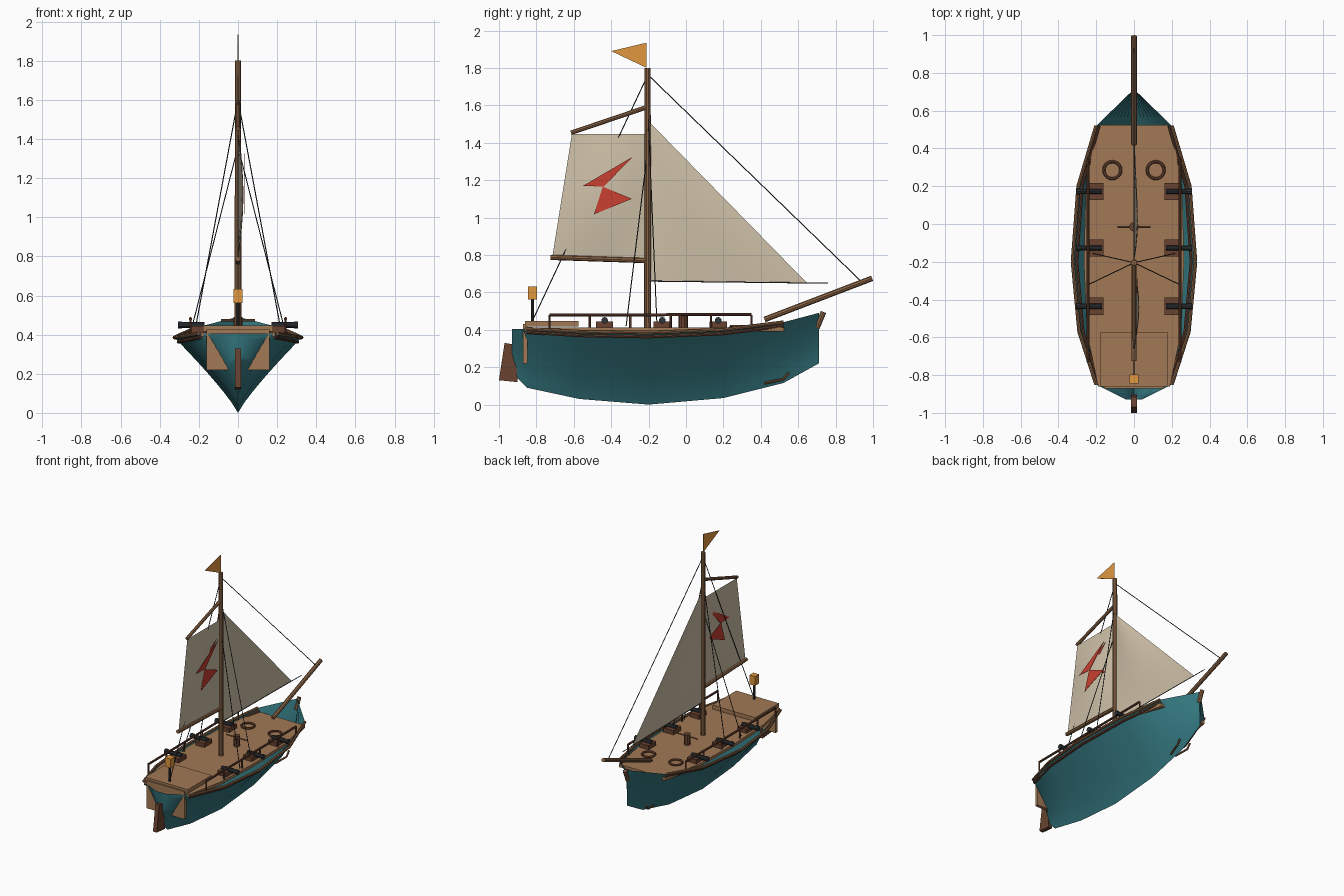
import bpy, bmesh, math
from mathutils import Vector, Matrix

if "Cube" in bpy.data.objects:
    bpy.data.objects.remove(bpy.data.objects["Cube"])

def mat(name, r, g, b):
    m = bpy.data.materials.new(name)
    m.diffuse_color = (r, g, b, 1)
    m.use_nodes = True
    m.node_tree.nodes["Principled BSDF"].inputs["Base Color"].default_value = m.diffuse_color
    return m

TEAL = mat("teal_paint", 0.035, 0.19, 0.22)
DECK = mat("deck_wood", 0.36, 0.19, 0.09)
WOOD = mat("spar_wood", 0.26, 0.13, 0.06)
DARK = mat("dark_wood", 0.14, 0.055, 0.03)
IRON = mat("iron", 0.03, 0.035, 0.04)
CLOTH = mat("sail_cloth", 0.62, 0.53, 0.39)
RED = mat("red_cloth", 0.58, 0.05, 0.03)
GOLD = mat("gold", 0.75, 0.31, 0.05)

def finish(name, bm, material, smooth=None):
    me = bpy.data.meshes.new(name)
    bmesh.ops.recalc_face_normals(bm, faces=bm.faces)
    bm.to_mesh(me)
    bm.free()
    ob = bpy.data.objects.new(name, me)
    bpy.context.collection.objects.link(ob)
    me.materials.append(material)
    if smooth:
        bpy.ops.object.select_all(action='DESELECT')
        ob.select_set(True)
        bpy.context.view_layer.objects.active = ob
        bpy.ops.object.shade_smooth_by_angle(angle=math.radians(smooth))
    return ob

def rods(name, paths, r, material, sides=8, r2=None):
    """Straight round bars along each polyline."""
    bm = bmesh.new()
    for path in paths:
        for a, b in zip(path, path[1:]):
            a, b = Vector(a), Vector(b)
            q = (b - a).to_track_quat('Z', 'Y').to_matrix().to_4x4()
            bmesh.ops.create_cone(bm, cap_ends=True, segments=sides, radius1=r,
                                  radius2=r if r2 is None else r2, depth=(b - a).length,
                                  matrix=Matrix.Translation((a + b) / 2) @ q)
    return finish(name, bm, material)

def boxes(name, items, material):
    bm = bmesh.new()
    for c, s in items:
        bmesh.ops.create_cube(bm, size=1, matrix=Matrix.Translation(c) @ Matrix.Diagonal((*s, 1)))
    return finish(name, bm, material)

def plate(name, pts, thick, material):
    """Flat polygon extruded by the vector thick."""
    bm = bmesh.new()
    f = bm.faces.new([bm.verts.new(p) for p in pts])
    ext = bmesh.ops.extrude_face_region(bm, geom=[f], use_keep_orig=True)
    bmesh.ops.translate(bm, vec=thick, verts=[v for v in ext['geom'] if isinstance(v, bmesh.types.BMVert)])
    return finish(name, bm, material)

def sail(name, a, b, c, d, bulge, n=8):
    """Billowed cloth between four (y, z) corners."""
    a, b, c, d = map(Vector, (a, b, c, d))
    bm = bmesh.new()
    g = []
    for i in range(n + 1):
        for j in range(n + 1):
            u, v = i / n, j / n
            p = a.lerp(b, u).lerp(d.lerp(c, u), v)
            g.append(bm.verts.new((bulge * math.sin(math.pi * u) * math.sin(math.pi * v), p.x, p.y)))
    for i in range(n):
        for j in range(n):
            k = i * (n + 1) + j
            bm.faces.new((g[k], g[k + 1], g[k + n + 2], g[k + n + 1]))
    bmesh.ops.remove_doubles(bm, verts=bm.verts, dist=1e-4)
    return finish(name, bm, CLOTH, 60)

# Hull: stations of y, half beam, keel z, sheer z
ST = [(-0.93, 0.04, 0.17, 0.405), (-0.85, 0.20, 0.09, 0.405), (-0.57, 0.29, 0.03, 0.39),
      (-0.2, 0.325, 0.0, 0.385), (0.2, 0.295, 0.035, 0.40), (0.52, 0.20, 0.115, 0.44),
      (0.71, 0.004, 0.22, 0.49)]
N = 8

def hull_pt(s, t, side=1):
    y, b, zk, zs = s
    return Vector((side * b * t ** 1.1, y, zk + (zs - zk) * t ** 0.95))

bm = bmesh.new()
rows = []
for s in ST:
    rows.append([bm.verts.new(hull_pt(s, abs(k) / N, 1 if k > 0 else -1)) for k in range(-N, N + 1)])
for r0, r1 in zip(rows, rows[1:]):
    for k in range(2 * N):
        bm.faces.new((r0[k], r0[k + 1], r1[k + 1], r1[k]))
bm.faces.new(rows[0])
bm.faces.new(rows[-1])
finish("hull", bm, TEAL, 45)

# Deck, raised stern deck and transom
half = [(0.525, 0.195), (0.2, 0.255), (-0.2, 0.265), (-0.57, 0.25), (-0.86, 0.19)]
outline = [(x, y, 0.39) for y, x in half] + [(-x, y, 0.39) for y, x in reversed(half)]
plate("deck", outline, (0, 0, 0.022), DECK)
boxes("stern_deck", [((0, -0.717, 0.432), (0.36, 0.287, 0.03))], DECK)
boxes("transom", [((0, -0.86, 0.325), (0.32, 0.024, 0.21))], DECK)

# Wales along both sides, and short keel strips near the ends
both = (-1, 1)
rods("rim_rail", [[hull_pt(s, 1, d) for s in ST[1:6]] for d in both], 0.01, WOOD)
rods("lower_wale", [[hull_pt(s, 0.94, d) for s in ST[1:6]] for d in both], 0.009, DARK)
rods("bow_strip", [[(d * 0.02, 0.42, 0.115), (d * 0.045, 0.52, 0.135), (d * 0.045, 0.55, 0.17)]
                   for d in both], 0.007, WOOD)

# Stem post and rudder
rods("stem_post", [[(0, 0.70, 0.41), (0, 0.735, 0.495)]], 0.015, WOOD)
plate("rudder", [(-0.016, -0.97, 0.33), (-0.016, -0.915, 0.32), (-0.016, -0.90, 0.12),
                 (-0.016, -1.0, 0.13)], (0.032, 0, 0), DARK)

# Side railings
ys = [-0.73 + i * 0.216 for i in range(6)]
rods("railing", [[(d * 0.243, ys[0], 0.478), (d * 0.243, ys[-1], 0.482)] for d in both], 0.008, DARK)
rods("railing_posts", [[(d * 0.243, y, 0.40), (d * 0.243, y, 0.478)] for d in both for y in ys],
     0.006, DARK, 6)

# Cannons on carriages
spots = [(d, y) for d in both for y in (0.172, -0.127, -0.435)]
boxes("cannon_carriages", [((d * 0.2, y, 0.427), (0.075, 0.092, 0.034)) for d, y in spots], DARK)
rods("cannon_barrels", [[(d * 0.17, y, 0.45), (d * 0.305, y, 0.45)] for d, y in spots], 0.015, IRON, 10)
rods("cannon_muzzles", [[(d * 0.287, y, 0.45), (d * 0.307, y, 0.45)] for d, y in spots], 0.018, IRON, 10)

# Rope coils
for d in both:
    bpy.ops.mesh.primitive_torus_add(location=(d * 0.115, 0.285, 0.418), major_radius=0.045,
                                     minor_radius=0.008, major_segments=20, minor_segments=6)
    bpy.context.object.name = "rope_coil"
    bpy.context.object.data.materials.append(DARK)

# Capstan
rods("capstan", [[(0, -0.015, 0.41), (0, -0.015, 0.49)]], 0.025, DARK, 10)
rods("capstan_bars", [[(-0.088, -0.015, 0.473), (0.088, -0.015, 0.473)]], 0.006, WOOD, 6)

# Stern lantern
rods("lantern_post", [[(0, -0.82, 0.44), (0, -0.82, 0.57)]], 0.008, IRON)
boxes("lantern", [((0, -0.82, 0.597), (0.048, 0.048, 0.07))], GOLD)

# Mast and spars
rods("mast", [[(0, -0.205, 0.39), (0, -0.205, 1.8)]], 0.019, WOOD, 10, 0.016)
rods("gaff", [[(0, -0.21, 1.59), (0, -0.615, 1.453)]], 0.012, WOOD)
rods("boom", [[(0, -0.21, 0.77), (0, -0.725, 0.787)]], 0.014, WOOD)
rods("bowsprit", [[(0, 0.42, 0.455), (0, 0.995, 0.675)]], 0.015, WOOD)

# Sails, patch and pennant
sail("main_sail", (-0.61, 1.447), (-0.22, 1.447), (-0.22, 0.772), (-0.715, 0.788), 0.028)
sail("head_sail", (-0.195, 1.51), (-0.195, 1.51), (0.65, 0.647), (-0.185, 0.66), 0.02)
for x in (0.031, 0.016):
    for tri in ([(-0.285, 1.325), (-0.55, 1.17), (-0.44, 1.165)],
                [(-0.445, 1.165), (-0.29, 1.10), (-0.492, 1.017)]):
        plate("sail_patch", [(x, y, z) for y, z in tri], (0.002, 0, 0), RED)
plate("pennant", [(-0.002, -0.21, 1.935), (-0.002, -0.21, 1.80), (-0.002, -0.40, 1.89)],
      (0.004, 0, 0), GOLD)

# Rigging
lines = [[(0, -0.2, 1.76), (0, 0.93, 0.665)], [(0, -0.21, 1.75), (0, -0.82, 0.45)],
         [(0, -0.19, 0.66), (0, 0.76, 0.649)]]
for d in both:
    lines += [[(0, -0.205, 1.36), (d * 0.24, -0.32, 0.42)],
              [(0, -0.205, 1.60), (d * 0.22, -0.155, 0.42)]]
rods("rigging", lines, 0.0028, IRON, 6)
